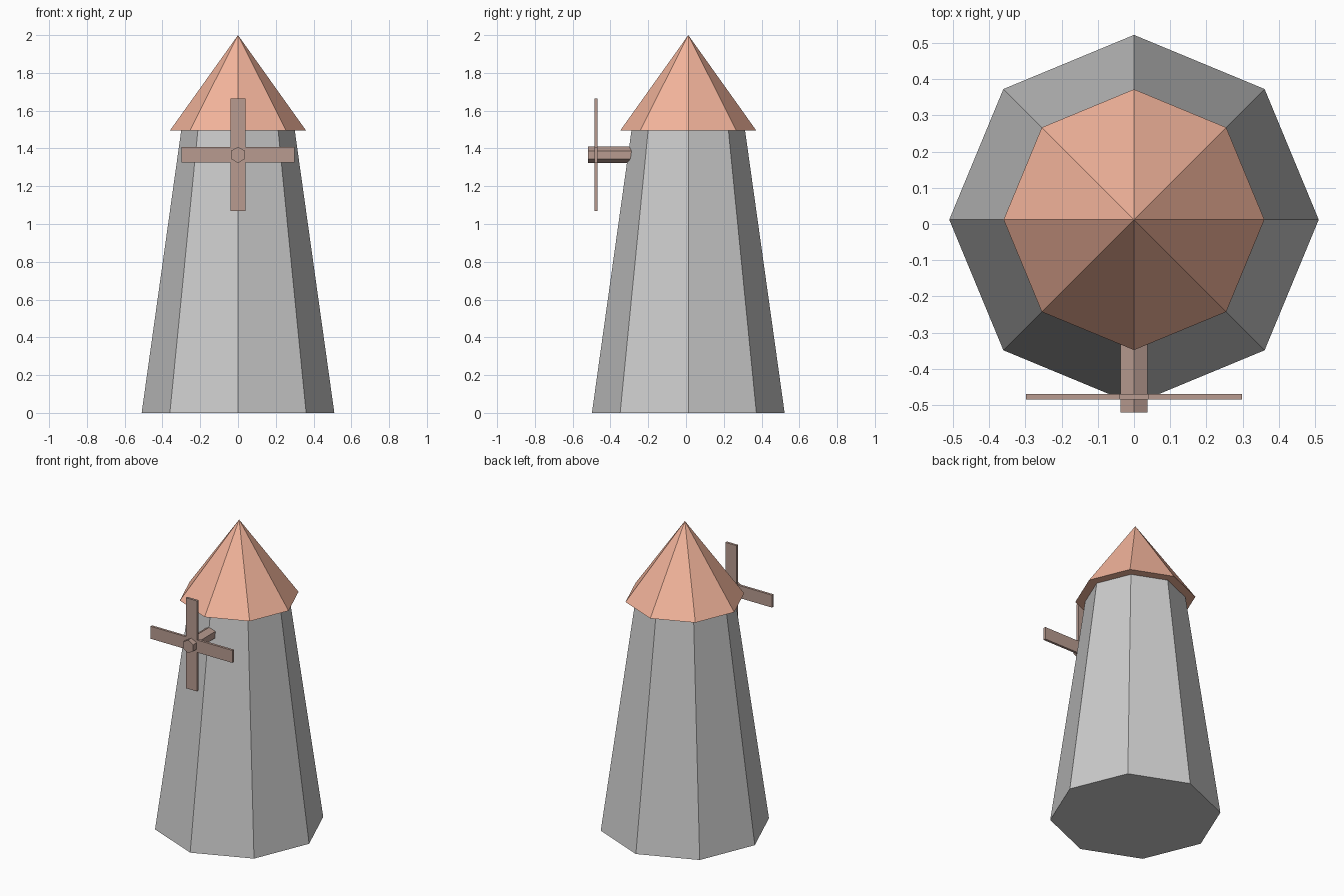
import bpy, bmesh, math
from mathutils import Matrix, Vector

if "Cube" in bpy.data.objects:
    bpy.data.objects.remove(bpy.data.objects["Cube"])

CY = 0.012       # tower axis
HUB_Z = 1.366    # height of the sail axle


def material(name, rgb):
    m = bpy.data.materials.new(name)
    m.diffuse_color = (*rgb, 1)
    m.use_nodes = True
    m.node_tree.nodes["Principled BSDF"].inputs["Base Color"].default_value = m.diffuse_color
    return m


def finish(name, bm, mat=None):
    bmesh.ops.recalc_face_normals(bm, faces=bm.faces)
    me = bpy.data.meshes.new(name)
    bm.to_mesh(me)
    bm.free()
    if mat:
        me.materials.append(mat)
    ob = bpy.data.objects.new(name, me)
    bpy.context.collection.objects.link(ob)
    return ob


def cone(name, sides, r1, r2, depth, matrix, mat=None):
    bm = bmesh.new()
    bmesh.ops.create_cone(bm, cap_ends=True, segments=sides, radius1=r1,
                          radius2=r2, depth=depth, matrix=matrix)
    bmesh.ops.remove_doubles(bm, verts=bm.verts, dist=1e-5)
    return finish(name, bm, mat)


tile = material("roof_tile", (0.9, 0.46, 0.33))
wood = material("wood", (0.48, 0.33, 0.28))

# Eight-sided tapering tower
cone("tower", 8, 0.51, 0.30, 1.5, Matrix.Translation((0, CY, 0.75)))

# Pointed overhanging roof
cone("roof", 8, 0.36, 0, 0.505, Matrix.Translation((0, CY, 1.7475)), tile)

# Hexagonal axle running into the tower
cone("axle", 6, 0.043, 0.043, 0.30,
     Matrix.Translation((0, -0.37, HUB_Z)) @ Matrix.Rotation(math.pi / 2, 4, 'X'), wood)

# Four sails as one cross-shaped slab
L, W, T = 0.298, 0.041, 0.016
outline = []
for k in range(4):
    rot = Matrix.Rotation(k * math.pi / 2, 2)
    outline += [rot @ Vector(p) for p in ((L, -W), (L, W), (W, W))]
bm = bmesh.new()
front, back = ([bm.verts.new((p.x, y, HUB_Z + p.y)) for p in outline]
               for y in (-0.477 - T / 2, -0.477 + T / 2))
bm.faces.new(front)
bm.faces.new(back[::-1])
for i in range(len(outline)):
    bm.faces.new((front[i - 1], back[i - 1], back[i], front[i]))
finish("sails", bm, wood)
